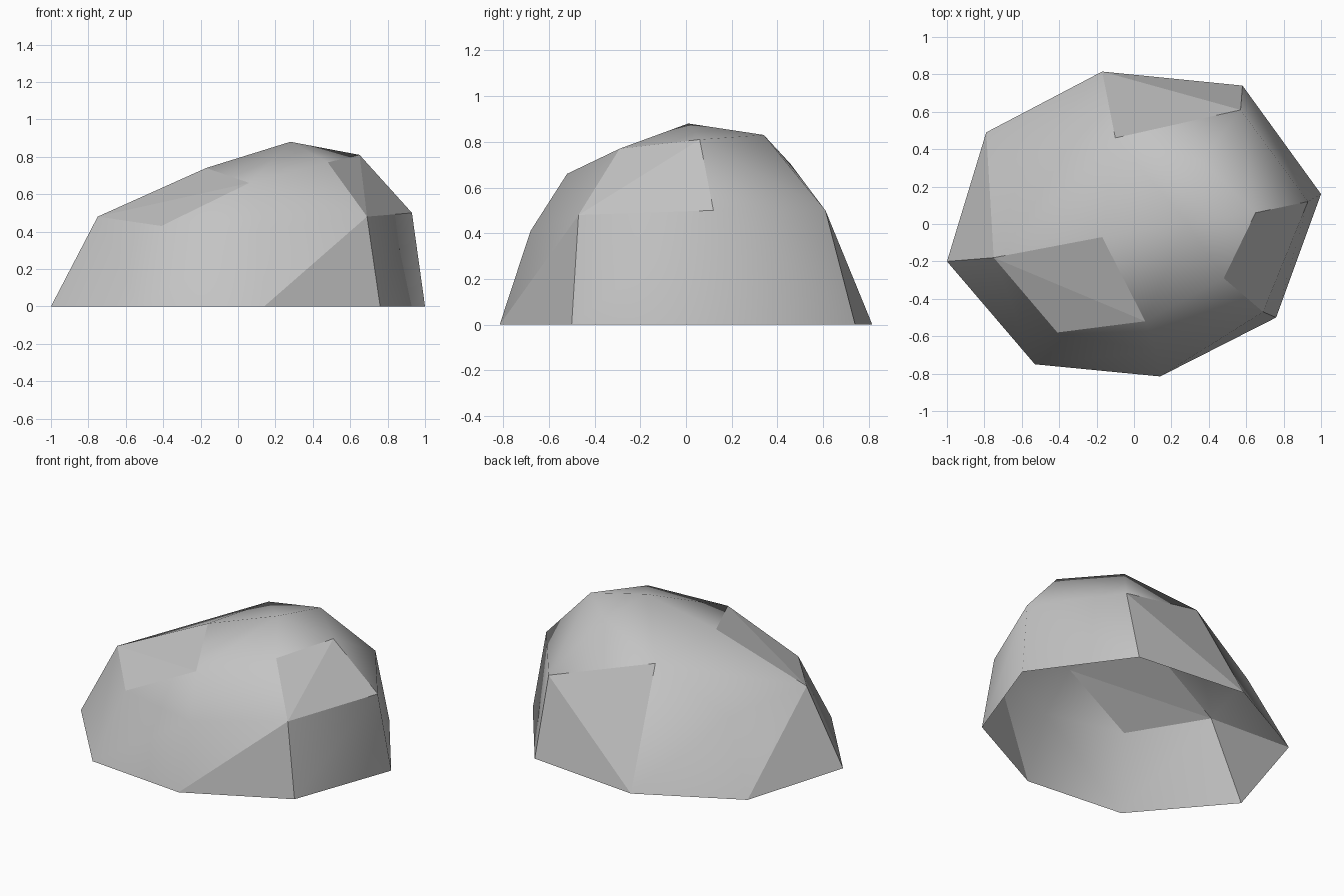
import bpy
import bmesh

cube = bpy.data.objects.get("Cube")
if cube:
    bpy.data.objects.remove(cube, do_unlink=True)

# Plain stone material
stone = bpy.data.materials.new("stone_grey")
stone.use_nodes = True
grey = (0.55, 0.55, 0.55, 1)
stone.diffuse_color = grey
bsdf = next(n for n in stone.node_tree.nodes if n.type == 'BSDF_PRINCIPLED')
bsdf.inputs["Base Color"].default_value = grey
bsdf.inputs["Roughness"].default_value = 0.9

# Corner points of the boulder: ground ring, shoulder ring and crown
ground = {
    "ground_west": (-1, -.2), "ground_southwest": (-.53, -.75),
    "ground_south": (.14, -.815), "ground_southeast": (.76, -.5),
    "ground_east": (1, .16), "ground_northeast": (.58, .74),
    "ground_north": (-.17, .815), "ground_northwest": (-.79, .49),
}
upper = {
    "shoulder_west": (-.75, -.18, .48), "shoulder_southwest": (-.41, -.58, .43),
    "shoulder_south": (.12, -.68, .41), "shoulder_southeast": (.69, -.47, .48),
    "shoulder_east": (.93, .12, .5), "shoulder_northeast": (.57, .61, .5),
    "shoulder_north": (-.1, .46, .7), "shoulder_northwest": (-.57, .37, .44),
    "crown_west": (-.17, -.07, .74), "crown_south": (.06, -.52, .66),
    "crown_southeast": (.48, -.29, .77), "crown_east": (.65, .06, .81),
    "crown_north": (.36, .34, .83), "peak": (.28, .01, .88),
}
corners = {name: (x, y, 0) for name, (x, y) in ground.items()} | upper

# Chipped facets that stay flat on the otherwise smooth stone
chips = [
    {"ground_south", "ground_southeast", "shoulder_southeast"},
    {"shoulder_southeast", "shoulder_east", "crown_east", "crown_southeast"},
    {"shoulder_west", "shoulder_southwest", "crown_south", "crown_west"},
    {"ground_northeast", "ground_north", "shoulder_northeast", "shoulder_north"},
    {"ground_west", "ground_northwest", "shoulder_west"},
]

# Boulder shell: skin the corners, then open the underside
bm = bmesh.new()
names = {bm.verts.new(co): name for name, co in corners.items()}
bmesh.ops.convex_hull(bm, input=list(bm.verts))
bmesh.ops.recalc_face_normals(bm, faces=list(bm.faces))
underside = [f for f in bm.faces if all(v.co.z < 0.001 for v in f.verts)]
bmesh.ops.delete(bm, geom=underside, context='FACES_ONLY')
# Drop any edges left spanning the opening
loose = [e for e in bm.edges if not e.link_faces]
bmesh.ops.delete(bm, geom=loose, context='EDGES')

for face in bm.faces:
    face_corners = {names[v] for v in face.verts}
    face.smooth = not any(face_corners <= chip for chip in chips)

mesh = bpy.data.meshes.new("boulder")
bm.to_mesh(mesh)
bm.free()
mesh.materials.append(stone)
boulder = bpy.data.objects.new("boulder", mesh)
bpy.context.collection.objects.link(boulder)
